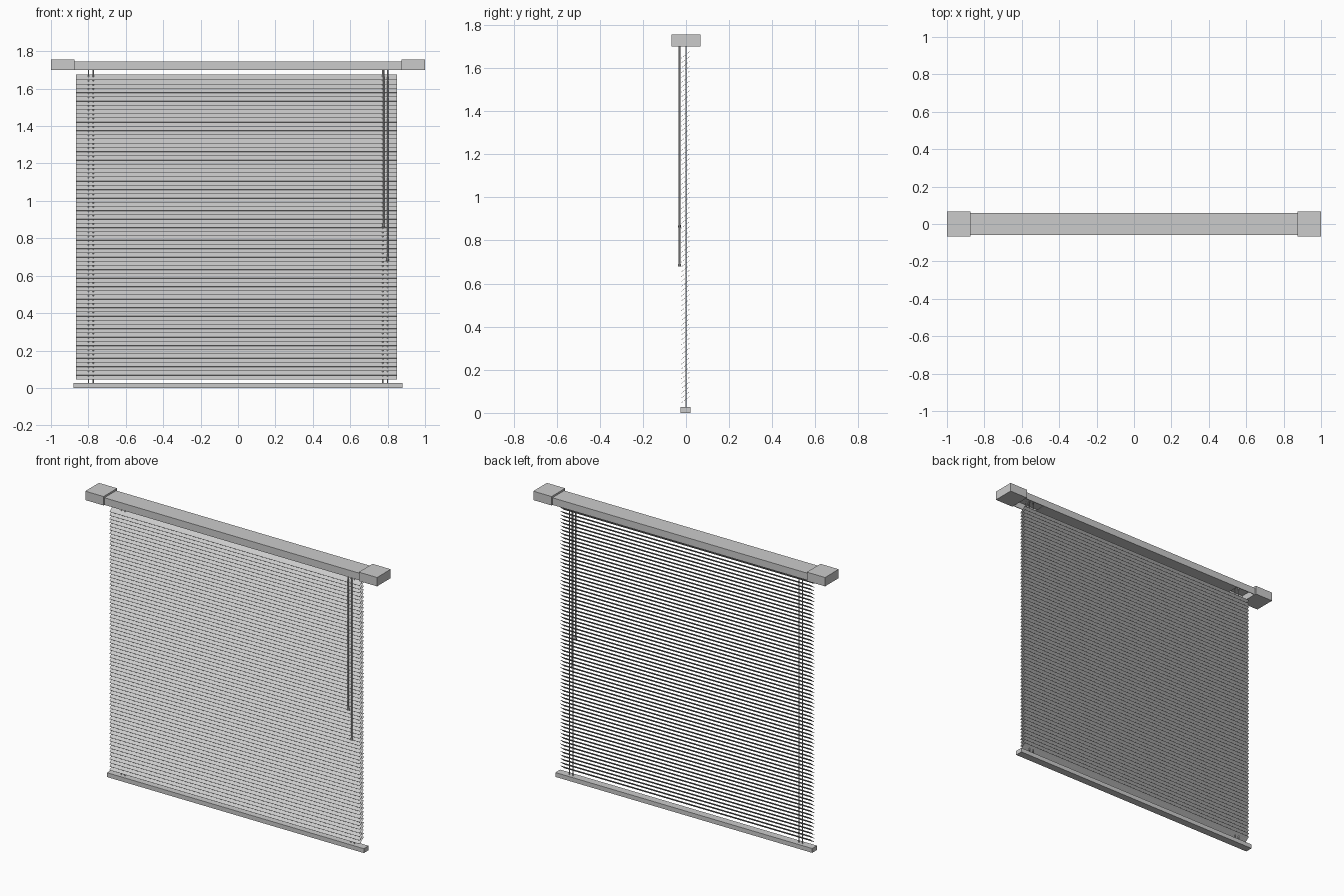
import bpy, bmesh, math
from mathutils import Matrix, Vector

cube = bpy.data.objects.get("Cube")
if cube:
    bpy.data.objects.remove(cube, do_unlink=True)


def material(name, value):
    m = bpy.data.materials.new(name)
    m.use_nodes = True
    color = (value, value, value, 1)
    m.diffuse_color = color
    m.node_tree.nodes["Principled BSDF"].inputs["Base Color"].default_value = color
    return m


grey = material("light grey", 0.6)


def finish(name, bm, mat=grey):
    mesh = bpy.data.meshes.new(name)
    bm.to_mesh(mesh)
    bm.free()
    mesh.materials.append(mat)
    ob = bpy.data.objects.new(name, mesh)
    bpy.context.collection.objects.link(ob)
    return ob


def add_box(bm, x, y, z, tilt=0):
    """Box from (min, max) ranges, tilted about its own long axis."""
    centre = Vector([(r[0] + r[1]) / 2 for r in (x, y, z)])
    size = [r[1] - r[0] for r in (x, y, z)]
    bmesh.ops.create_cube(bm, size=1, matrix=Matrix.Translation(centre)
                          @ Matrix.Rotation(tilt, 4, "X") @ Matrix.Diagonal((*size, 1)))


def add_rod(bm, x, y, z0, z1, r0, r1):
    bmesh.ops.create_cone(bm, cap_ends=True, segments=8, radius1=r0, radius2=r1,
                          depth=z1 - z0, matrix=Matrix.Translation((x, y, (z0 + z1) / 2)))


# Head rail: closed channel with cord openings underneath near both ends
RAIL_X, RAIL_Y, LOW, HIGH, WALL = 0.88, 0.058, 1.70, 1.744, 0.004
bm = bmesh.new()
add_box(bm, (-RAIL_X, RAIL_X), (-RAIL_Y, RAIL_Y), (HIGH - WALL, HIGH))
for s in (-1, 1):
    add_box(bm, (-RAIL_X, RAIL_X), sorted((s * RAIL_Y, s * (RAIL_Y - WALL))), (LOW, HIGH - WALL))
add_box(bm, (-0.74, 0.74), (WALL - RAIL_Y, RAIL_Y - WALL), (LOW, LOW + WALL))
finish("head_rail", bm)

# End caps
for side, s in (("right", -1), ("left", 1)):
    bm = bmesh.new()
    add_box(bm, sorted((s * 0.875, s)), (-0.067, 0.067), (LOW, 1.755))
    finish(side + "_end_cap", bm)

# Tilted slats
COUNT, FIRST, LAST = 72, 0.061, 1.661
bm = bmesh.new()
for i in range(COUNT):
    z = FIRST + (LAST - FIRST) * i / (COUNT - 1)
    add_box(bm, (-0.865, 0.85), (-0.0275, 0.0225), (z - 0.0006, z + 0.0006), math.radians(38))
finish("slats", bm)

# Bottom rail
bm = bmesh.new()
add_box(bm, (-0.88, 0.88), (-0.025, 0.022), (0, 0.027))
finish("bottom_rail", bm)

# Lift cords through the slats
bm = bmesh.new()
for x in (-0.80, -0.774, 0.774, 0.80):
    add_rod(bm, x, 0, 0.02, HIGH - WALL, 0.003, 0.003)
finish("lift_cords", bm)

# Pull cords with tapered tassels
bm = bmesh.new()
for x, end in ((0.778, 0.86), (0.80, 0.68)):
    add_rod(bm, x, -0.03, end + 0.015, HIGH - WALL, 0.004, 0.004)
    add_rod(bm, x, -0.03, end, end + 0.02, 0.008, 0.004)
finish("pull_cords", bm)
